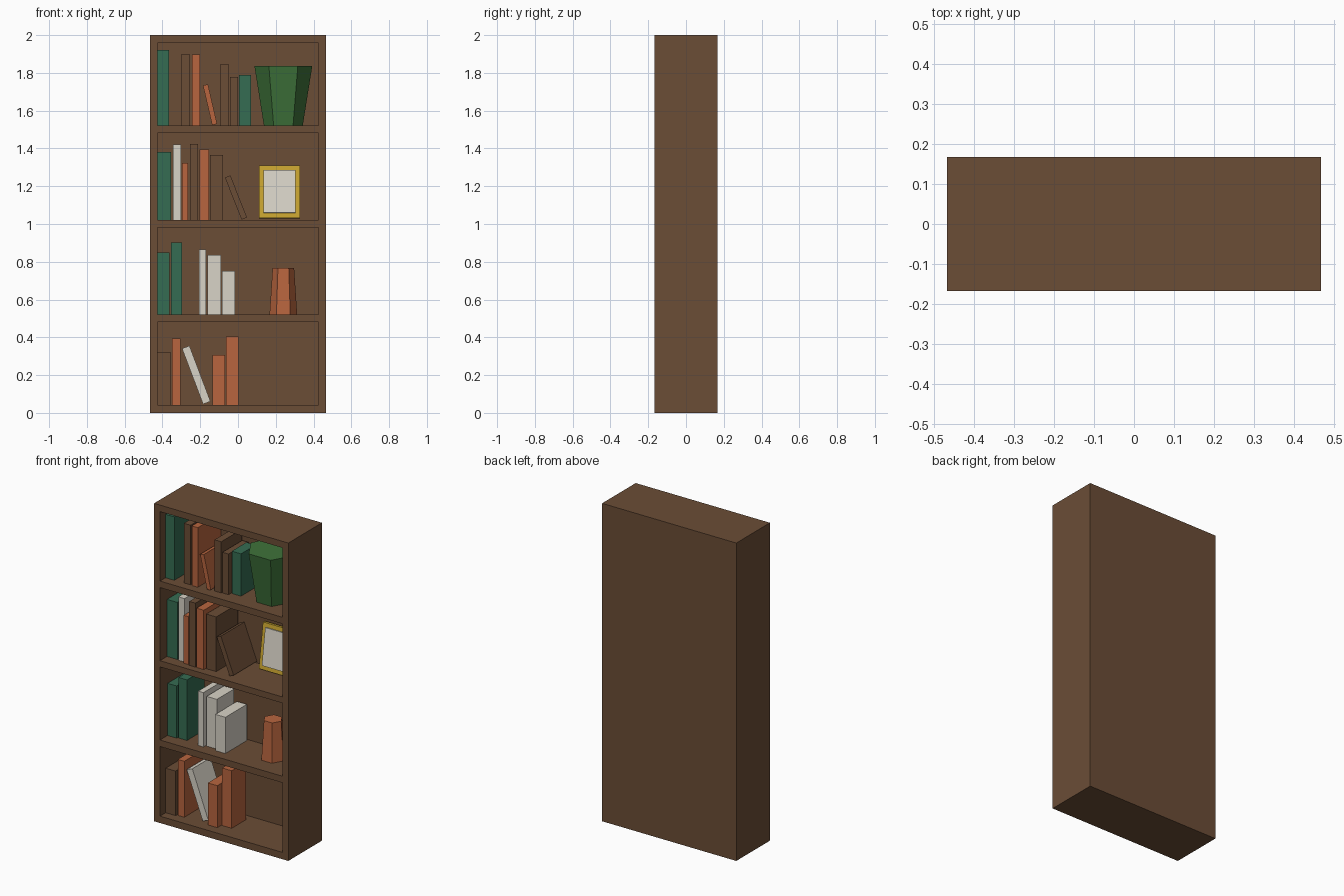
import bpy, bmesh, math
from mathutils import Matrix, Vector

if "Cube" in bpy.data.objects:
    bpy.data.objects.remove(bpy.data.objects["Cube"])


def material(name, rgb):
    def lin(c):
        c /= 255
        return c / 12.92 if c <= 0.04045 else ((c + 0.055) / 1.055) ** 2.4
    m = bpy.data.materials.new(name)
    m.diffuse_color = (*[lin(c) for c in rgb], 1)
    m.use_nodes = True
    m.node_tree.nodes["Principled BSDF"].inputs["Base Color"].default_value = m.diffuse_color
    return m


WOOD = material("brown", (107, 77, 54))
ORANGE = material("orange", (184, 101, 62))
TEAL = material("teal", (53, 108, 82))
WHITE = material("off_white", (216, 211, 199))
GREEN = material("green", (62, 114, 58))
GOLD = material("gold", (200, 164, 48))


def finish(name, bm, mat):
    me = bpy.data.meshes.new(name)
    bm.to_mesh(me)
    bm.free()
    me.materials.append(mat)
    ob = bpy.data.objects.new(name, me)
    bpy.context.collection.objects.link(ob)
    return ob


def box(name, mat, lo, hi, turn=None):
    """Box between two corners, optionally transformed by a matrix."""
    lo, hi = Vector(lo), Vector(hi)
    bm = bmesh.new()
    bmesh.ops.create_cube(bm, size=1)
    mtx = Matrix.Translation((lo + hi) / 2) @ Matrix.Diagonal((*(hi - lo), 1))
    bm.transform((turn or Matrix()) @ mtx)
    return finish(name, bm, mat)


def hex_pot(name, mat, x, y, z, h, r_bottom, r_top):
    """Six-sided tapered pot with a flat side to the front."""
    bm = bmesh.new()
    bmesh.ops.create_cone(bm, cap_ends=True, segments=6, radius1=r_bottom,
                          radius2=r_top, depth=h)
    # put corners on the x axis
    corner = max((v.co for v in bm.verts), key=lambda c: c.x)
    a = -math.atan2(corner.y, corner.x)
    bm.transform(Matrix.Translation((x, y, z + h / 2)) @ Matrix.Rotation(a, 4, 'Z'))
    return finish(name, bm, mat)


# Case
W, D, IN, BACK = 0.467, 0.167, 0.426, 0.125
box("side_left", WOOD, (-W, -D, 0), (-IN, D, 2))
box("side_right", WOOD, (IN, -D, 0), (W, D, 2))
box("back_panel", WOOD, (-IN, BACK, 0), (IN, D, 2))
for i, (z0, z1) in enumerate([(0, .043), (.481, .522), (.982, 1.021),
                              (1.481, 1.522), (1.959, 2)]):
    box(f"shelf_{i + 1}", WOOD, (-IN, -D, z0), (IN, BACK, z1))

# Upright books: left, right, top, distance of the spine behind the case front
floors = [.043, .522, 1.021, 1.522]
books = [
    [(WOOD, -.426, -.357, .323, .057), (ORANGE, -.349, -.304, .395, .067),
     (ORANGE, -.135, -.069, .307, .06), (ORANGE, -.063, .003, .405, .1)],
    [(TEAL, -.426, -.362, .85, .075), (TEAL, -.354, -.296, .903, .083),
     (WHITE, -.206, -.169, .864, .065), (WHITE, -.161, -.09, .835, .085),
     (WHITE, -.085, -.016, .75, .064)],
    [(TEAL, -.426, -.354, 1.38, .07), (WHITE, -.344, -.301, 1.42, .065),
     (ORANGE, -.296, -.264, 1.322, .05), (WOOD, -.254, -.211, 1.423, .045),
     (ORANGE, -.203, -.153, 1.394, .045), (WOOD, -.148, -.079, 1.365, .063)],
    [(TEAL, -.426, -.365, 1.921, .055), (WOOD, -.301, -.254, 1.897, .058),
     (ORANGE, -.243, -.201, 1.897, .055), (WOOD, -.095, -.048, 1.844, .069),
     (WOOD, -.042, 0, 1.778, .073), (TEAL, .005, .069, 1.788, .098)],
]
MID = 0.004
for s, row in enumerate(books):
    for b, (mat, x0, x1, top, d) in enumerate(row):
        y = d - D
        box(f"book_{s + 1}_{b + 1}", mat, (x0, y, floors[s]), (x1, 2 * MID - y, top))

# Leaning books: lower left corner, thickness, height, lean, spine distance
for i, (mat, x, z, t, h, lean, d) in enumerate([
        (WHITE, -.185, .046, .042, .315, 20.7, .08),
        (WOOD, .019, 1.023, .031, .24, 21.6, .055),
        (ORANGE, -.137, 1.524, .027, .215, 13, .055)]):
    y = d - D
    # sits on its lower left corner
    turn = Matrix.Translation((x, 0, z)) @ Matrix.Rotation(math.radians(-lean), 4, 'Y')
    box(f"leaning_book_{i + 1}", mat, (0, y, 0), (t, 2 * MID - y, h), turn)

# Pots
hex_pot("large_green_pot", GREEN, .24, .005, 1.522, .314, .103, .153)
hex_pot("small_orange_vase", ORANGE, .24, .005, .522, .246, .073, .057)

# Picture frame leaning back
tilt = Matrix.Translation((.2195, .048, 1.033)) @ Matrix.Rotation(math.radians(-8.4), 4, 'X')
box("picture_frame", GOLD, (-.108, 0, 0), (.108, .022, .281), tilt)
box("picture", WHITE, (-.0845, -.008, .026), (.0845, .002, .255), tilt)
